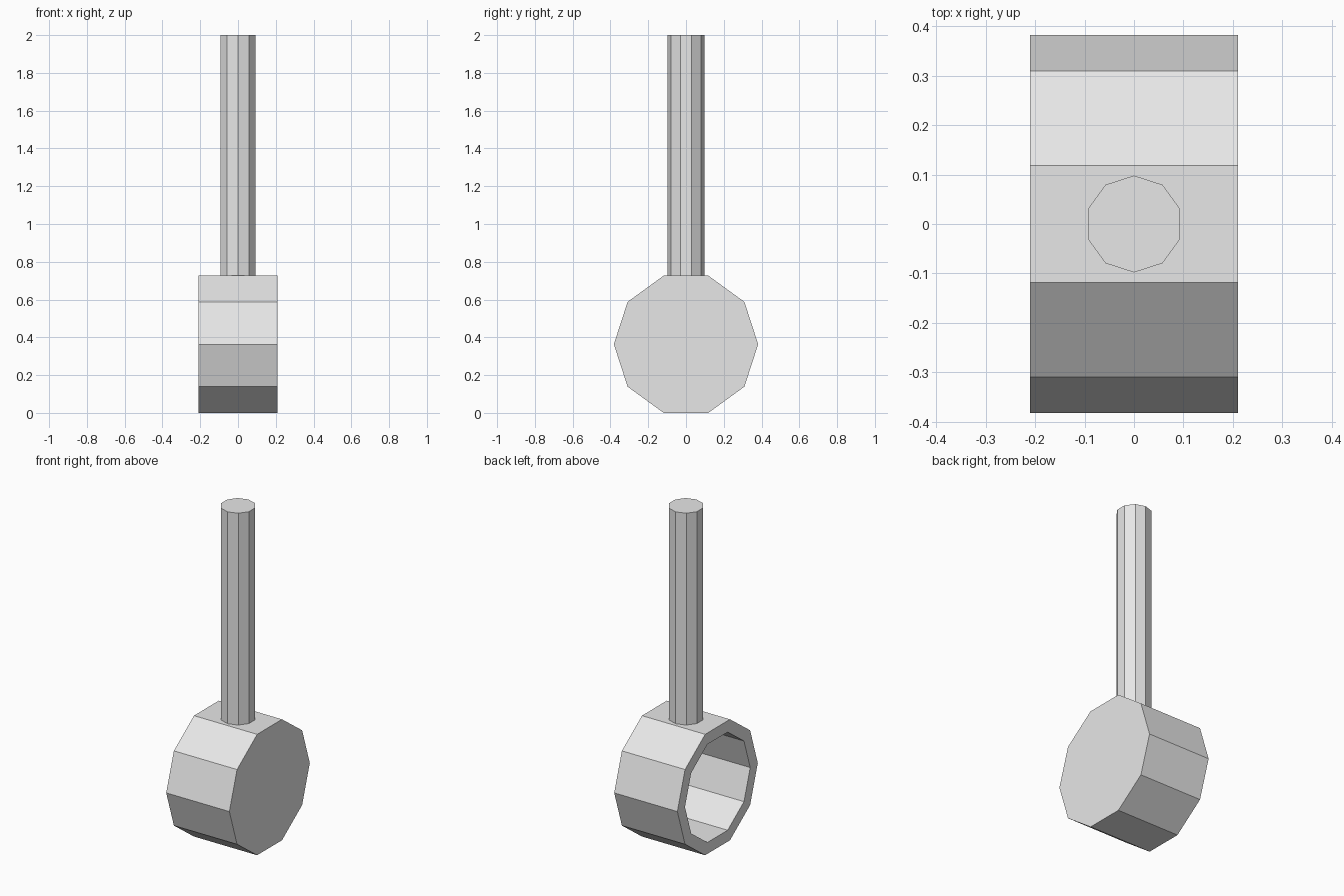
import bpy
import bmesh
from math import sin, cos, tau
from mathutils import Vector

if "Cube" in bpy.data.objects:
    bpy.data.objects.remove(bpy.data.objects["Cube"], do_unlink=True)

SIDES = 10
HEAD_RADIUS, HEAD_HALF = 0.382, 0.21
BORE_RADIUS, FLOOR = 0.31, 0.02
HEAD_Z = HEAD_RADIUS * cos(tau / (2 * SIDES))  # rests on one flat side

grey = bpy.data.materials.new("light grey")
grey.use_nodes = True
grey.diffuse_color = (0.8, 0.8, 0.8, 1)
grey.node_tree.nodes["Principled BSDF"].inputs["Base Color"].default_value = (0.8, 0.8, 0.8, 1)


def lathe(name, profile, axis, start, centre):
    """Sweep (radius, offset) rings round an axis and cap both ends."""
    bm = bmesh.new()
    axis, start = Vector(axis), Vector(start)
    side = axis.cross(start)
    rings = []
    for radius, offset in profile:
        ring = []
        for i in range(SIDES):
            a = tau * i / SIDES
            ring.append(bm.verts.new(axis * offset + (start * cos(a) + side * sin(a)) * radius))
        rings.append(ring)
    for low, high in zip(rings, rings[1:]):
        for i in range(SIDES):
            j = (i + 1) % SIDES
            bm.faces.new((low[i], low[j], high[j], high[i]))
    bm.faces.new(rings[0])
    bm.faces.new(rings[-1])
    bmesh.ops.recalc_face_normals(bm, faces=bm.faces)
    mesh = bpy.data.meshes.new(name)
    bm.to_mesh(mesh)
    bm.free()
    mesh.materials.append(grey)
    obj = bpy.data.objects.new(name, mesh)
    obj.location = centre
    bpy.context.collection.objects.link(obj)
    return obj


# Cup-shaped head: closed on +x, hollow and open on -x
lathe("hollow_head",
      [(HEAD_RADIUS, HEAD_HALF), (HEAD_RADIUS, -HEAD_HALF),
       (BORE_RADIUS, -HEAD_HALF), (BORE_RADIUS, HEAD_HALF - FLOOR)],
      (1, 0, 0), (0, 1, 0), (0, 0, HEAD_Z))

# Upright handle, seated just into the top flat
lathe("handle", [(0.098, 2 * HEAD_Z - 0.01), (0.098, 2.0)],
      (0, 0, 1), (0, 1, 0), (0, 0, 0))
